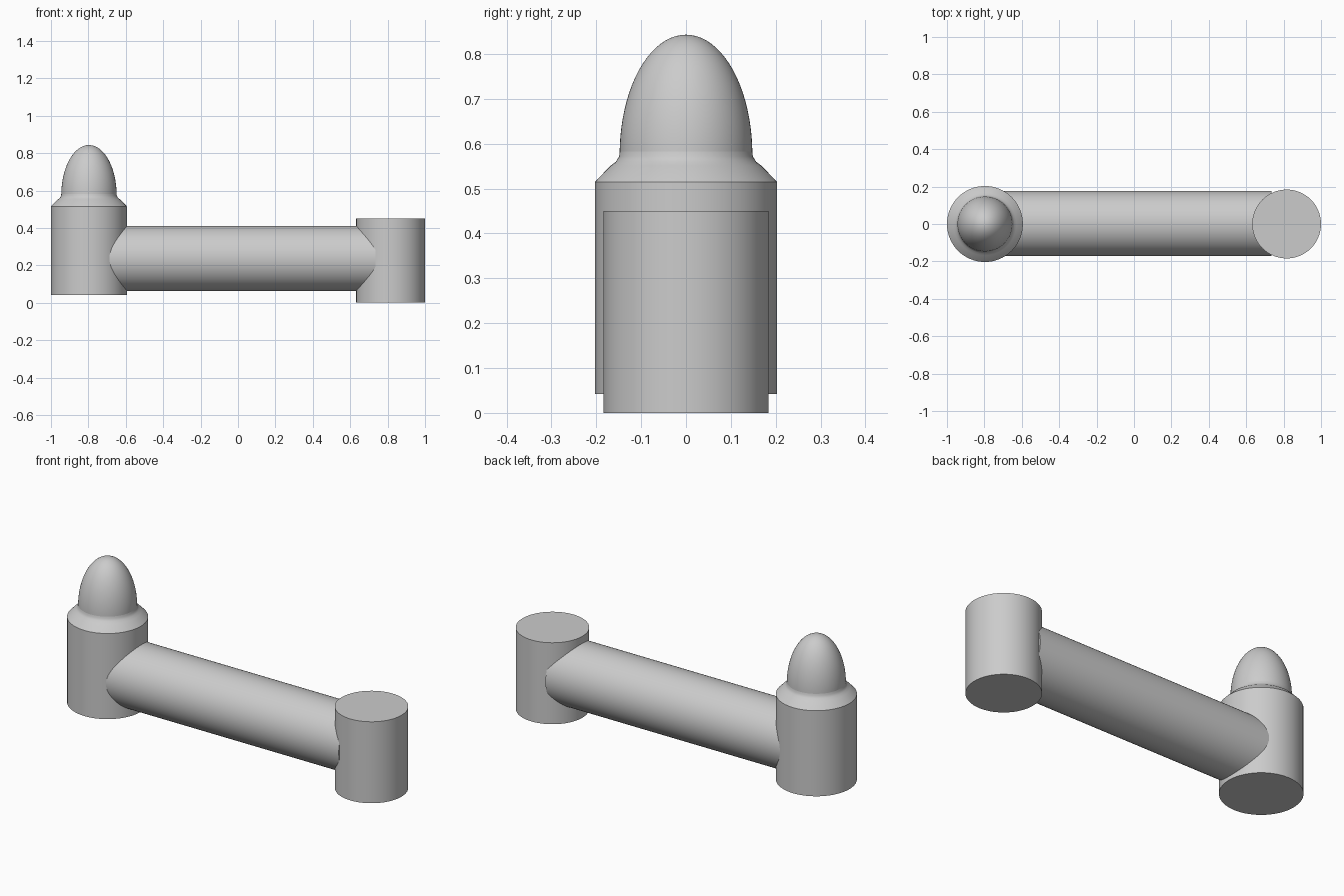
import bpy
import bmesh
import math
from mathutils import Matrix, Vector

cube = bpy.data.objects.get("Cube")
if cube:
    bpy.data.objects.remove(cube, do_unlink=True)

grey = bpy.data.materials.new("plain grey")
grey.use_nodes = True
grey.diffuse_color = (0.6, 0.6, 0.6, 1)
grey.node_tree.nodes["Principled BSDF"].inputs["Base Color"].default_value = (0.6, 0.6, 0.6, 1)


def lathe(name, profile, location, segments=64, axis="Z"):
    """Spin a (radius, height) profile about its own axis."""
    bm = bmesh.new()
    verts = [bm.verts.new((r, 0, h)) for r, h in profile]
    edges = [bm.edges.new(pair) for pair in zip(verts, verts[1:])]
    bmesh.ops.spin(bm, geom=verts + edges, cent=(0, 0, 0), axis=(0, 0, 1),
                   angle=math.tau, steps=segments, use_duplicate=False)
    bmesh.ops.remove_doubles(bm, verts=bm.verts, dist=0.0001)
    bmesh.ops.recalc_face_normals(bm, faces=bm.faces)
    if axis == "X":
        bm.transform(Matrix.Rotation(math.pi / 2, 4, "Y"))
    mesh = bpy.data.meshes.new(name)
    bm.to_mesh(mesh)
    bm.free()
    mesh.materials.append(grey)
    obj = bpy.data.objects.new(name, mesh)
    bpy.context.collection.objects.link(obj)
    obj.location = Vector(location)
    bpy.ops.object.select_all(action="DESELECT")
    obj.select_set(True)
    bpy.context.view_layer.objects.active = obj
    bpy.ops.object.shade_smooth_by_angle(angle=math.radians(35))
    return obj


def rod(radius, start, end):
    return [(0, start), (radius, start), (radius, end), (0, end)]


# Tall post with a sloping shoulder that flares up into the neck
lathe("tall_post", [(0, 0.042), (0.203, 0.042), (0.203, 0.515), (0.168, 0.551),
                    (0.156, 0.56), (0.149, 0.572), (0.147, 0.59), (0, 0.59)],
      (-0.797, 0, 0))

# Rounded dome: half an ellipse seated on the neck
dome = [(0.148 * math.cos(t), 0.575 + 0.268 * math.sin(t))
        for t in (math.pi / 2 * i / 20 for i in range(21))]
lathe("dome", [(0, 0.575)] + dome, (-0.797, 0, 0))

# Short post at the other end
lathe("short_post", rod(0.184, 0, 0.45), (0.816, 0, 0))

# Horizontal arm joining both posts
lathe("arm", rod(0.174, -0.78, 0.735), (0, 0.003, 0.237), axis="X")
